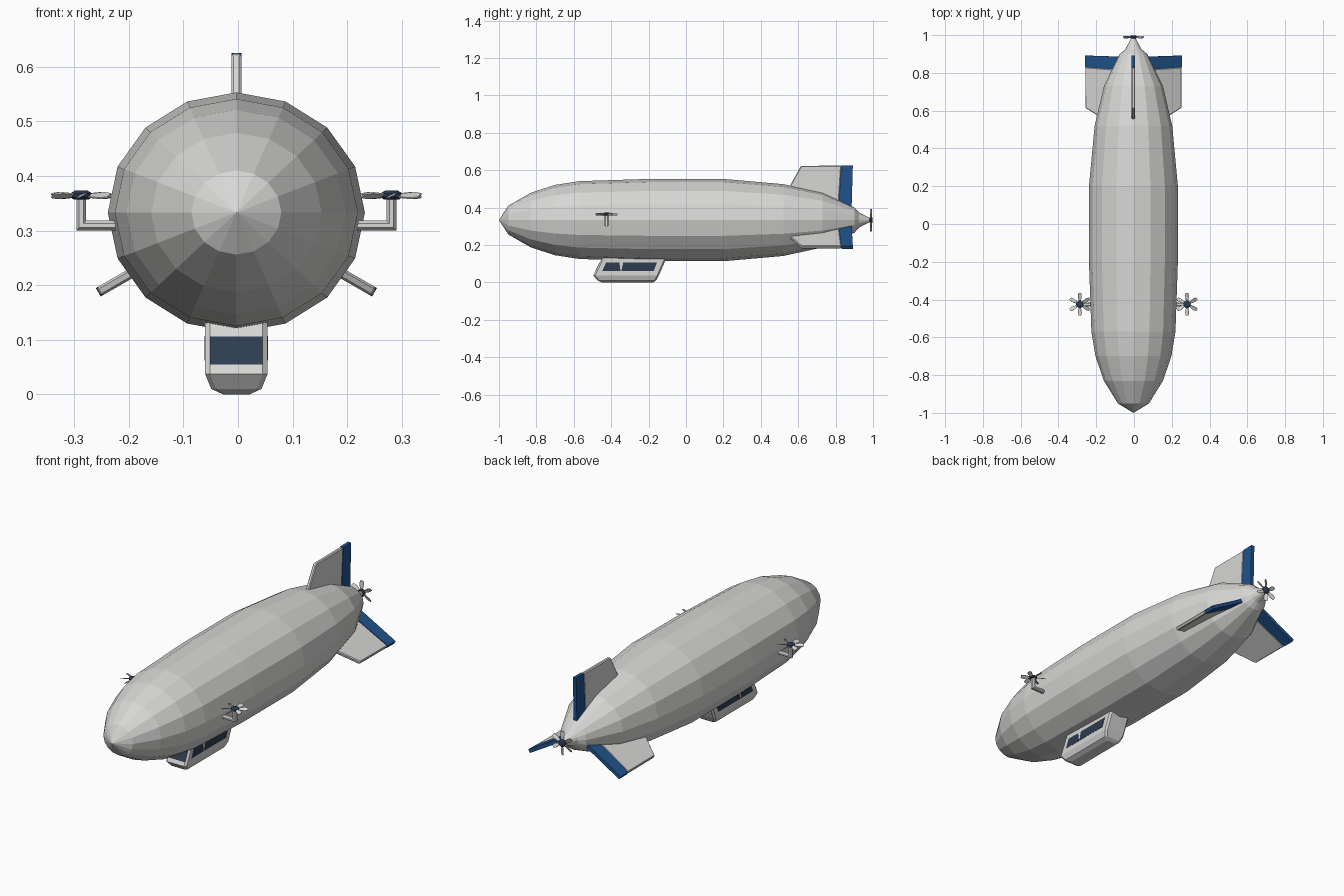
import bpy, bmesh, math
from mathutils import Vector, Matrix

if "Cube" in bpy.data.objects:
    bpy.data.objects.remove(bpy.data.objects["Cube"])

CX, CZ = -0.003, 0.333      # hull axis


def material(name, rgb):
    m = bpy.data.materials.new(name)
    m.diffuse_color = (*rgb, 1)
    m.use_nodes = True
    m.node_tree.nodes["Principled BSDF"].inputs["Base Color"].default_value = m.diffuse_color
    return m


GREY = material("light grey", (0.68, 0.68, 0.67))
BLUE = material("rudder blue", (0.014, 0.085, 0.26))
NAVY = material("dark navy", (0.026, 0.045, 0.08))


def finish(name, bm, mat):
    bmesh.ops.recalc_face_normals(bm, faces=bm.faces)
    me = bpy.data.meshes.new(name)
    bm.to_mesh(me)
    bm.free()
    me.materials.append(mat)
    ob = bpy.data.objects.new(name, me)
    bpy.context.collection.objects.link(ob)
    return ob


def loft(name, rings, mat):
    """Skin a list of equal-length point rings and cap both ends."""
    bm = bmesh.new()
    vs = [[bm.verts.new(p) for p in r] for r in rings]
    n = len(vs[0])
    for a, b in zip(vs, vs[1:]):
        for i in range(n):
            bm.faces.new((a[i], a[(i + 1) % n], b[(i + 1) % n], b[i]))
    bm.faces.new(vs[0])
    bm.faces.new(vs[-1])
    bmesh.ops.remove_doubles(bm, verts=bm.verts, dist=1e-5)
    return finish(name, bm, mat)


def prism(name, pts, vec, mat):
    pts = [Vector(p) for p in pts]
    return loft(name, [pts, [p + Vector(vec) for p in pts]], mat)


# Hull: 16-sided, slightly wide, tapered to nose and tail
profile = [(-1.0, 0.0002), (-0.95, 0.077), (-0.83, 0.146), (-0.70, 0.188),
           (-0.57, 0.208), (-0.2, 0.22), (0.2, 0.22), (0.52, 0.192),
           (0.73, 0.146), (0.90, 0.068), (0.925, 0.04), (0.985, 0.01)]
angles = [i * math.tau / 16 for i in range(16)]
loft("hull", [[(CX + 1.07 * r * math.sin(a), y, CZ + r * math.cos(a))
               for a in angles] for y, r in profile], GREY)

# Three tail fins, each with a blue rudder along the trailing edge
fin = [(0.51, 0.10), (0.615, 0.29), (0.83, 0.291), (0.815, 0.05)]
rudder = [(0.815, 0.05), (0.83, 0.291), (0.892, 0.292), (0.885, 0.05)]
for label, deg in (("top", 0), ("right", 120), ("left", -120)):
    place = Matrix.Translation((CX, 0, CZ)) @ Matrix.Rotation(math.radians(deg), 4, 'Y')
    for part, outline, mat in (("fin", fin, GREY), ("rudder", rudder, BLUE)):
        ob = prism(f"{label}_{part}", [(-0.009, y, r) for y, r in outline],
                   (0.018, 0, 0), mat)
        ob.matrix_world = place
        if part == "fin":
            bev = ob.modifiers.new("edge", 'BEVEL')
            bev.width, bev.segments = 0.004, 1

# Gondola: chamfered rectangles stacked upwards


def chamfered(z, hx, y0, y1, c):
    return [(CX + x, y, z) for x, y in (
        (-hx, y0 + c), (-hx + c, y0), (hx - c, y0), (hx, y0 + c),
        (hx, y1 - c), (hx - c, y1), (-hx + c, y1), (-hx, y1 - c))]


loft("gondola", [chamfered(0, 0.024, -0.45, -0.175, 0.008),
                 chamfered(0.01, 0.046, -0.473, -0.16, 0.009),
                 chamfered(0.037, 0.057, -0.495, -0.145, 0.009),
                 chamfered(0.14, 0.057, -0.445, -0.10, 0.009)], GREY)


# Gondola windows: thin plates on the front and both sides
def front_y(z):
    return -0.495 + (z - 0.037) * 0.05 / 0.103


prism("front_window", [(CX + x, front_y(z) + 0.002, z) for x, z in
                       ((-0.048, 0.055), (0.048, 0.055), (0.048, 0.106), (-0.048, 0.106))],
      (0, -0.003, 0), NAVY)
panes = [[(-0.447, 0.062), (-0.350, 0.062), (-0.357, 0.107), (-0.427, 0.107)],
         [(-0.346, 0.062), (-0.172, 0.062), (-0.155, 0.107), (-0.335, 0.107)]]
for side, s in (("right", 1), ("left", -1)):
    for i, pane in enumerate(panes):
        prism(f"{side}_window_{i + 1}", [(CX + s * 0.056, y, z) for y, z in pane],
              (s * 0.002, 0, 0), NAVY)


# Six-bladed propellers with a domed hub, built along local z
def propeller(name, place):
    hub = [[(r * math.cos(i * math.tau / 10), r * math.sin(i * math.tau / 10), z)
            for i in range(10)] for z, r in
           ((-0.007, 0.014), (-0.003, 0.02), (0.004, 0.02), (0.009, 0.012))]
    loft(name + "_hub", hub, NAVY).matrix_world = place
    bm = bmesh.new()
    outline = [(-0.005, 0.012), (0.005, 0.012), (0.011, 0.045),
               (0.007, 0.06), (-0.007, 0.06), (-0.011, 0.045)]
    for k in range(6):
        rot = Matrix.Rotation(k * math.tau / 6, 4, 'Z') @ Matrix.Rotation(math.radians(28), 4, 'Y')
        lo, hi = ([bm.verts.new(rot @ Vector((x, y, z))) for x, y in outline]
                  for z in (-0.0015, 0.0015))
        bm.faces.new(lo)
        bm.faces.new(hi)
        for i in range(6):
            j = (i + 1) % 6
            bm.faces.new((lo[i], lo[j], hi[j], hi[i]))
    finish(name + "_blades", bm, GREY).matrix_world = place


propeller("tail_propeller", Matrix.Translation((CX, 0.989, CZ)) @ Matrix.Rotation(-math.pi / 2, 4, 'X'))

# Side lift propellers on mitred, L-shaped pylons
PY = -0.425
octagon = [((i + 0.5) * math.tau / 8) for i in range(8)]
for side, s in (("right", 1), ("left", -1)):
    rings = [[], [], []]
    for a in octagon:
        u, v = 0.0098 * math.cos(a), 0.014 * math.sin(a)
        rings[0].append((CX + s * 0.18, PY + v, 0.309 + u))
        rings[1].append((CX + s * (0.284 - u), PY + v, 0.309 + u))
        rings[2].append((CX + s * (0.284 - u), PY + v, 0.36))
    loft(side + "_pylon", rings, GREY)
    propeller(side + "_propeller", Matrix.Translation((CX + s * 0.284, PY, 0.364)))
